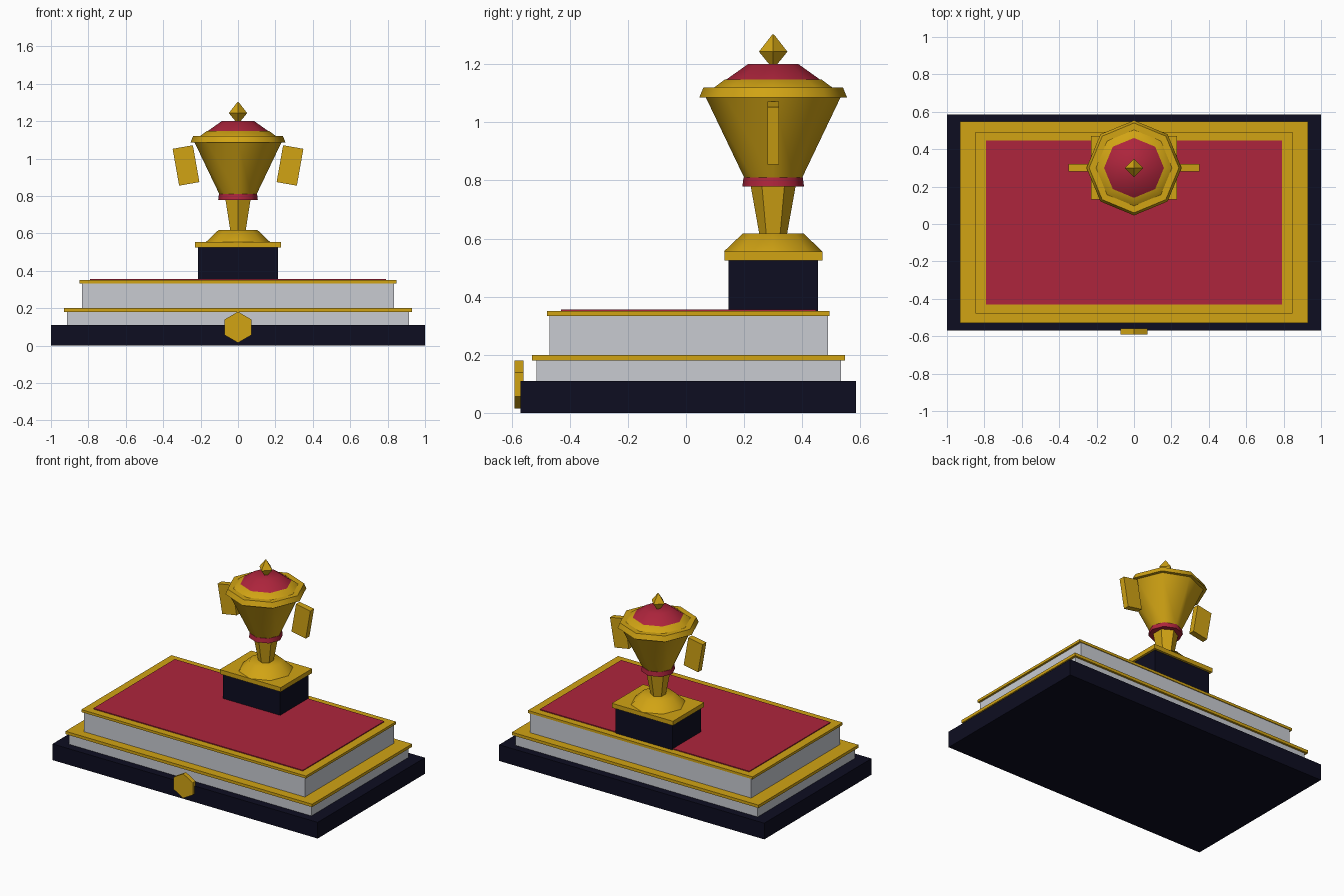
import bpy, bmesh, math
from mathutils import Matrix

cube = bpy.data.objects.get("Cube")
if cube:
    bpy.data.objects.remove(cube, do_unlink=True)


def material(name, rgb):
    m = bpy.data.materials.new(name)
    m.use_nodes = True
    m.diffuse_color = (*rgb, 1)
    m.node_tree.nodes["Principled BSDF"].inputs["Base Color"].default_value = (*rgb, 1)
    return m


GOLD = material("gold", (0.64, 0.37, 0.007))
RED = material("crimson", (0.42, 0.018, 0.045))
SILVER = material("silver", (0.58, 0.60, 0.64))
NAVY = material("dark navy", (0.004, 0.004, 0.015))
CUP_Y = 0.30


def add_object(name, bm, mat):
    bmesh.ops.recalc_face_normals(bm, faces=bm.faces)
    mesh = bpy.data.meshes.new(name)
    bm.to_mesh(mesh)
    bm.free()
    mesh.materials.append(mat)
    ob = bpy.data.objects.new(name, mesh)
    bpy.context.collection.objects.link(ob)
    return ob


def box(name, mat, half_x, y0, y1, z0, z1):
    bm = bmesh.new()
    size = Matrix.Diagonal((2 * half_x, y1 - y0, z1 - z0, 1))
    centre = Matrix.Translation((0, (y0 + y1) / 2, (z0 + z1) / 2))
    bmesh.ops.create_cube(bm, size=1, matrix=centre @ size)
    return add_object(name, bm, mat)


def turned(name, mat, sides, profile):
    """Capped, smooth-shaded solid from (radius, height) rings, one corner on +y."""
    bm = bmesh.new()
    rings = []
    for r, z in profile:
        angles = [2 * math.pi * i / sides for i in range(sides)]
        rings.append([bm.verts.new((r * math.sin(a), r * math.cos(a), z)) for a in angles])
    for low, high in zip(rings, rings[1:]):
        for i in range(sides):
            j = (i + 1) % sides
            bm.faces.new((low[i], low[j], high[j], high[i]))
    bm.faces.new(rings[0])
    bm.faces.new(rings[-1])
    ob = add_object(name, bm, mat)
    ob.location.y = CUP_Y
    bpy.ops.object.select_all(action="DESELECT")
    ob.select_set(True)
    bpy.context.view_layer.objects.active = ob
    bpy.ops.object.shade_smooth_by_angle(angle=math.radians(50))
    return ob


# Stepped display base
box("base_slab", NAVY, 1.0, -0.57, 0.585, 0, 0.11)
box("lower_tier", SILVER, 0.914, -0.515, 0.533, 0.11, 0.18)
box("lower_trim", GOLD, 0.93, -0.53, 0.547, 0.18, 0.20)
box("upper_tier", SILVER, 0.833, -0.47, 0.488, 0.20, 0.333)
box("upper_trim", GOLD, 0.847, -0.478, 0.493, 0.333, 0.35)
box("carpet", RED, 0.79, -0.43, 0.447, 0.35, 0.356)

# Six-sided medallion on the front edge
medallion = turned("front_medallion", GOLD, 6, [(0.083, -0.015), (0.083, 0.015)])
medallion.rotation_euler.x = math.pi / 2
medallion.location = (0, -0.575, 0.098)

# Pedestal
box("pedestal", NAVY, 0.215, 0.147, 0.455, 0.35, 0.525)
box("pedestal_plate", GOLD, 0.23, 0.132, 0.47, 0.525, 0.555)

# Trophy cup, from foot to finial
turned("cup_foot", GOLD, 8, [(0.17, 0.555), (0.105, 0.617)])
turned("cup_stem", GOLD, 6, [(0.048, 0.617), (0.077, 0.779)])
turned("stem_collar", RED, 8, [(0.106, 0.779), (0.102, 0.81)])
turned("cup_bowl", GOLD, 8, [(0.10, 0.81), (0.232, 1.086)])
turned("cup_rim", GOLD, 8, [(0.254, 1.086), (0.24, 1.12)])
turned("lid_step", GOLD, 8, [(0.203, 1.12), (0.165, 1.148)])
turned("lid", RED, 8, [(0.16, 1.148), (0.087, 1.20)])
turned("finial", GOLD, 4, [(0.014, 1.20), (0.049, 1.243), (0.003, 1.302)])

# Slanted plate handles
for side, name in ((1, "left_handle"), (-1, "right_handle")):
    handle = box(name, GOLD, 0.055, -0.02, 0.02, -0.1, 0.1)
    handle.location = (side * 0.278, CUP_Y, 0.963)
    handle.rotation_euler.y = side * math.radians(10)
